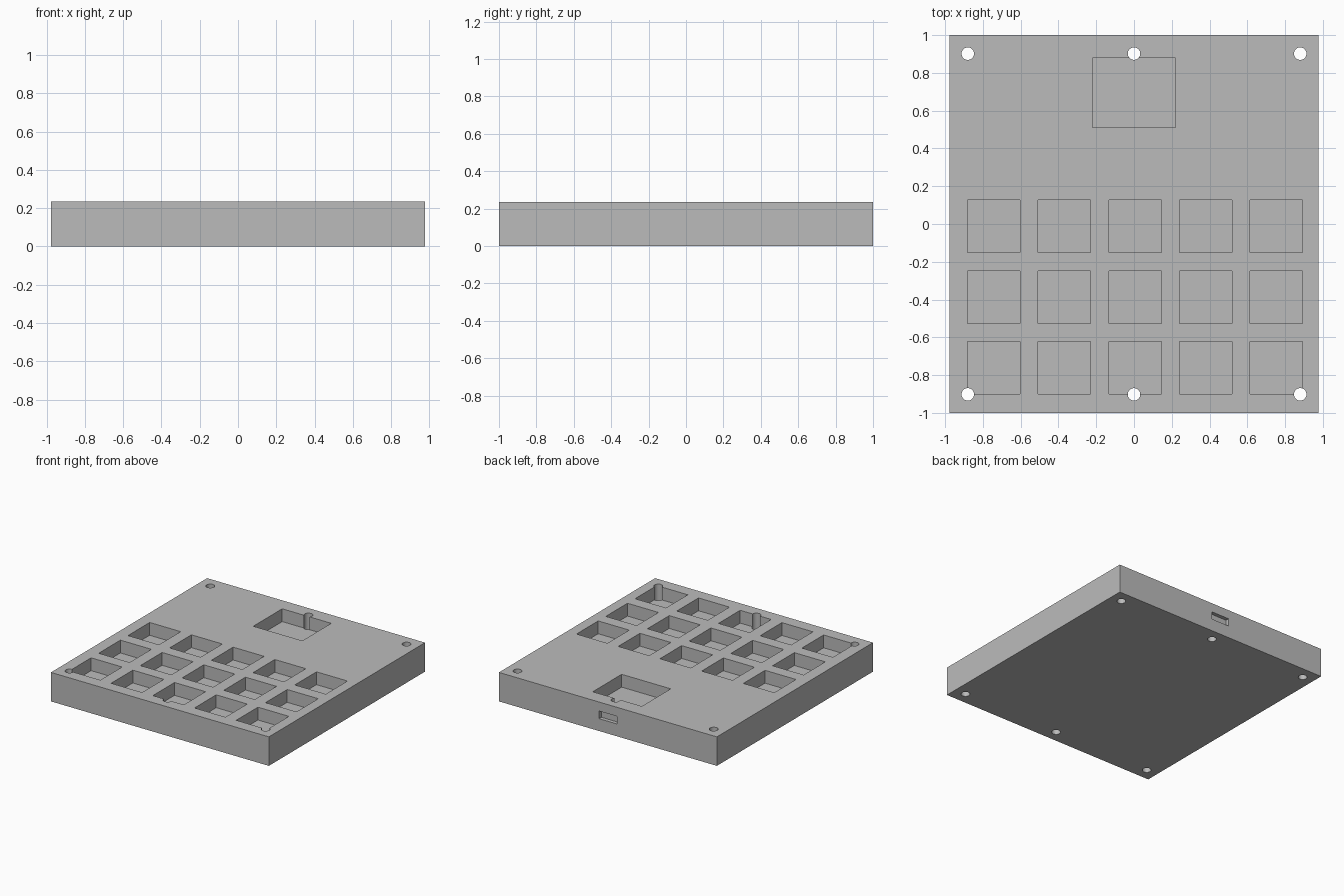
import bpy

if "Cube" in bpy.data.objects:
    bpy.data.objects.remove(bpy.data.objects["Cube"])

W, H = 0.977, 0.235          # half width, case height
POCKET = 0.104               # pocket depth

grey = bpy.data.materials.new("plain grey")
grey.diffuse_color = (0.5, 0.5, 0.5, 1)
grey.use_nodes = True
grey.node_tree.nodes["Principled BSDF"].inputs["Base Color"].default_value = grey.diffuse_color


def box(name, x0, x1, y0, y1, z0, z1):
    bpy.ops.mesh.primitive_cube_add(
        size=1, location=((x0 + x1) / 2, (y0 + y1) / 2, (z0 + z1) / 2))
    ob = bpy.context.object
    ob.name = name
    ob.scale = (x1 - x0, y1 - y0, z1 - z0)
    bpy.ops.object.transform_apply(location=True, scale=True)
    ob.data.materials.append(grey)
    return ob


def cut(target, cutter):
    mod = target.modifiers.new("cut", "BOOLEAN")
    mod.operation = "DIFFERENCE"
    mod.solver = "EXACT"
    mod.object = cutter
    bpy.context.view_layer.objects.active = target
    bpy.ops.object.modifier_apply(modifier=mod.name)
    bpy.data.objects.remove(cutter, do_unlink=True)


# Solid slab
case = box("keypad_case", -W, W, -1, 1, 0, H)

# Grid of key pockets
for row in range(3):
    for col in range(5):
        x, y = -0.742 + 0.374 * col, -0.762 + 0.375 * row
        cut(case, box("key_cutter", x - 0.139, x + 0.139,
                      y - 0.139, y + 0.139, H - POCKET, H + 0.1))

# Display pocket
cut(case, box("display_cutter", -0.22, 0.22, 0.51, 0.88, H - POCKET, H + 0.1))

# Shallow port recess in the back wall
cut(case, box("port_cutter", -0.08, 0.08, 0.97, 1.1, 0.10, 0.162))

# Screw holes through the full height
for x in (-0.88, 0, 0.88):
    for y in (-0.902, 0.902):
        bpy.ops.mesh.primitive_cylinder_add(vertices=32, radius=0.033, depth=1,
                                            location=(x, y, 0.1))
        hole = bpy.context.object
        hole.data.materials.append(grey)
        cut(case, hole)

bpy.ops.object.select_all(action="DESELECT")
case.select_set(True)
bpy.context.view_layer.objects.active = case
bpy.ops.object.shade_smooth_by_angle()
